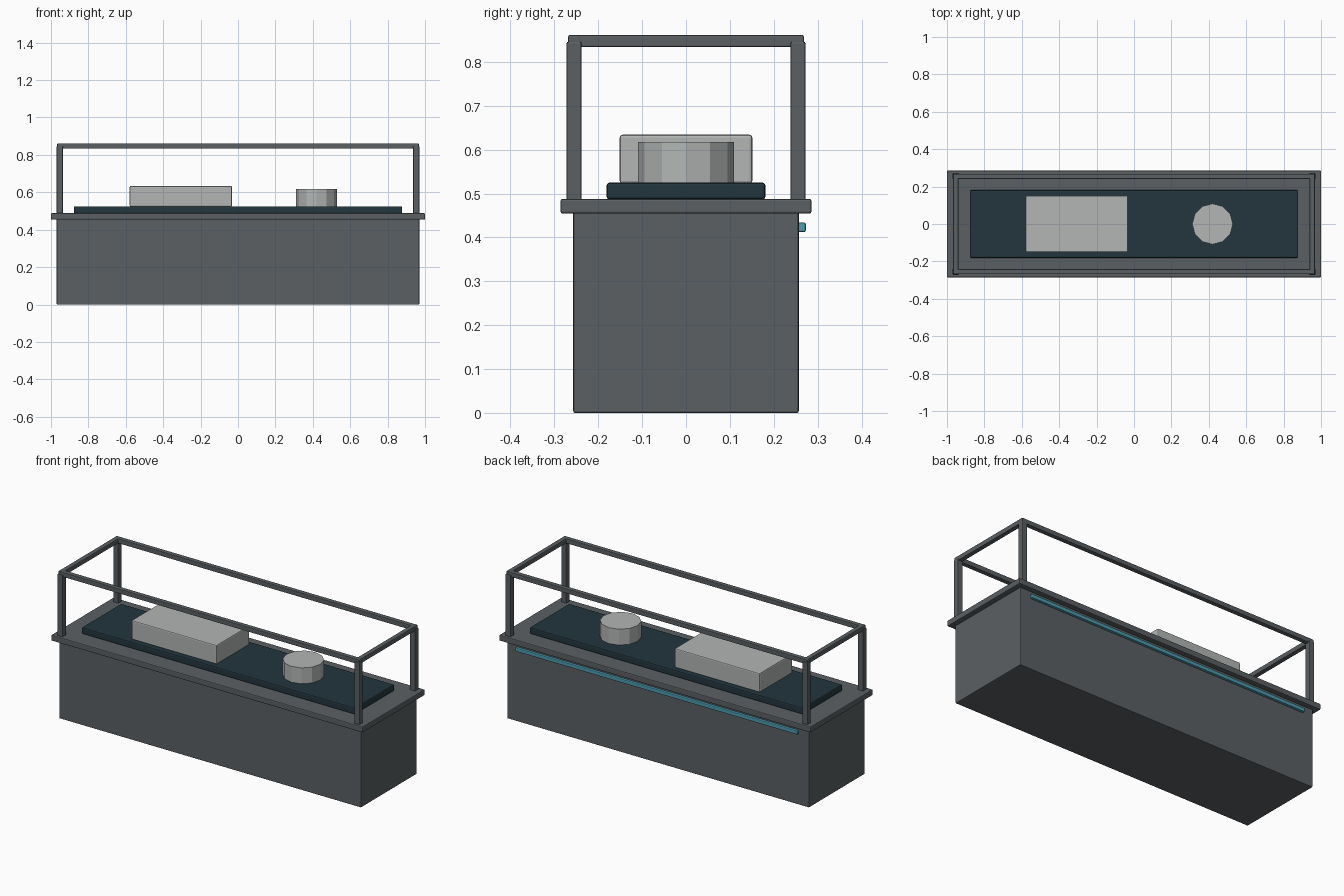
import bpy, bmesh

if "Cube" in bpy.data.objects:
    bpy.data.objects.remove(bpy.data.objects["Cube"])


def srgb(r, g, b):
    def lin(c):
        c /= 255
        return c / 12.92 if c <= 0.04045 else ((c + 0.055) / 1.055) ** 2.4
    return (lin(r), lin(g), lin(b), 1)


def material(name, rgb):
    m = bpy.data.materials.new(name)
    m.diffuse_color = srgb(*rgb)
    m.use_nodes = True
    m.node_tree.nodes["Principled BSDF"].inputs["Base Color"].default_value = m.diffuse_color
    return m


GREY = material("dark_grey", (91, 96, 99))
PAD = material("deep_teal", (34, 54, 61))
LIGHT = material("light_grey", (178, 182, 181))
CYAN = material("cyan", (76, 156, 175))


def finish(name, bm, mat, bevel):
    me = bpy.data.meshes.new(name)
    bm.to_mesh(me)
    bm.free()
    me.materials.append(mat)
    ob = bpy.data.objects.new(name, me)
    bpy.context.collection.objects.link(ob)
    if bevel:
        mod = ob.modifiers.new("Bevel", 'BEVEL')
        mod.width = bevel
        mod.segments = 2
        mod.limit_method = 'ANGLE'
        mod.angle_limit = 0.8
    return ob


def box(name, x, y, z, mat, bevel=0.004):
    """Box from (min, max) ranges on each axis."""
    bm = bmesh.new()
    bmesh.ops.create_cube(bm, size=1)
    for v in bm.verts:
        for i, (lo, hi) in enumerate((x, y, z)):
            v.co[i] = lo if v.co[i] < 0 else hi
    return finish(name, bm, mat, bevel)


# Base and overhanging rim
box("case_body", (-0.97, 0.97), (-0.257, 0.257), (0, 0.46), GREY)
box("case_rim", (-1, 1), (-0.286, 0.286), (0.454, 0.488), GREY, 0.005)

# Display pad
box("display_pad", (-0.878, 0.878), (-0.181, 0.181), (0.486, 0.525), PAD, 0.007)

# Exhibits on the pad
box("display_block", (-0.579, -0.032), (-0.151, 0.151), (0.523, 0.634), LIGHT, 0.006)
bm = bmesh.new()
bmesh.ops.create_cone(bm, cap_ends=True, segments=12, radius1=0.109,
                      radius2=0.109, depth=0.094)
bmesh.ops.translate(bm, verts=bm.verts, vec=(0.42, 0, 0.57))
finish("display_drum", bm, LIGHT, 0)

# Light strip along the back
box("light_strip", (-0.905, 0.905), (0.255, 0.273), (0.412, 0.434), CYAN)

# Open frame: corner posts and top rails
PX, PY, H, R = 0.953, 0.255, 0.017, 0.0135
for sx, side in ((-1, "left"), (1, "right")):
    cx = sx * PX
    for sy, end in ((-1, "front"), (1, "back")):
        cy = sy * PY
        box(f"{end}_{side}_post", (cx - H, cx + H), (cy - H, cy + H),
            (0.484, 0.846), GREY, 0.004)
    box(f"{side}_top_rail", (cx - R, cx + R), (-0.268, 0.268),
        (0.834, 0.861), GREY, 0.003)
for sy, end in ((-1, "front"), (1, "back")):
    cy = sy * PY
    box(f"{end}_top_rail", (-0.967, 0.967), (cy - R, cy + R),
        (0.834, 0.861), GREY, 0.003)
